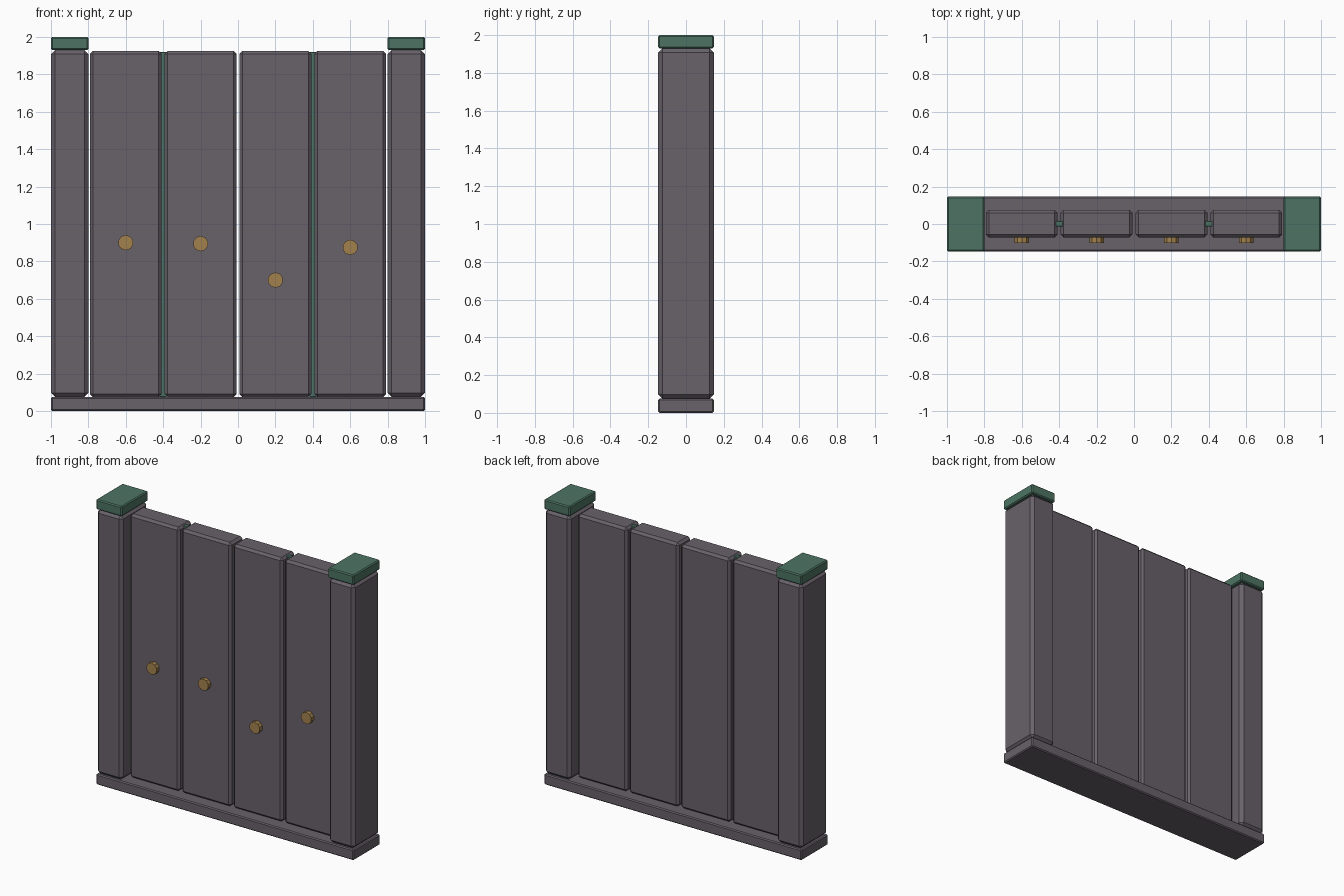
import bpy, math

if "Cube" in bpy.data.objects:
    bpy.data.objects.remove(bpy.data.objects["Cube"])


def material(name, rgb):
    m = bpy.data.materials.new(name)
    m.diffuse_color = (*rgb, 1)
    m.use_nodes = True
    m.node_tree.nodes["Principled BSDF"].inputs["Base Color"].default_value = m.diffuse_color
    return m


stone = material("stone_grey", (0.138, 0.120, 0.144))
green = material("muted_green", (0.075, 0.175, 0.125))
brass = material("brass", (0.36, 0.22, 0.075))


def box(name, lo, hi, bevel, mat):
    """Box between two corners with a flat chamfer on all edges."""
    bpy.ops.mesh.primitive_cube_add(
        size=1, location=[(a + b) / 2 for a, b in zip(lo, hi)])
    ob = bpy.context.object
    ob.name = name
    ob.scale = [b - a for a, b in zip(lo, hi)]
    bpy.ops.object.transform_apply(location=False, rotation=False, scale=True)
    mod = ob.modifiers.new("chamfer", 'BEVEL')
    mod.width, mod.segments = bevel, 1
    ob.data.materials.append(mat)
    return ob


D = 0.147  # half depth of the frame

# Base plinth
box("base", (-1, -D, 0), (1, D, 0.075), 0.007, stone)

# End posts with caps
for side, x in (("left", -0.9), ("right", 0.9)):
    box(side + "_post", (x - 0.1, -D, 0.075), (x + 0.1, D, 1.93), 0.022, stone)
    box(side + "_cap", (x - 0.1, -D, 1.93), (x + 0.1, D, 2.0), 0.007, green)

# Four upright panels, each with a round stud on the front
for i, z in enumerate((0.9, 0.895, 0.70, 0.875)):
    x = -0.6 + 0.4 * i
    box(f"panel_{i + 1}", (x - 0.192, -0.072, 0.075),
        (x + 0.192, 0.076, 1.925), 0.016, stone)
    bpy.ops.mesh.primitive_cylinder_add(
        vertices=10, radius=0.041, depth=0.06, location=(x, -0.071, z),
        rotation=(math.pi / 2, 0, 0))
    stud = bpy.context.object
    stud.name = f"stud_{i + 1}"
    stud.data.materials.append(brass)

# Green strips in the outer panel joints
for side, x in (("left", -0.4), ("right", 0.4)):
    box(side + "_joint_strip", (x - 0.02, -0.014, 0.075),
        (x + 0.02, 0.016, 1.92), 0.003, green)
